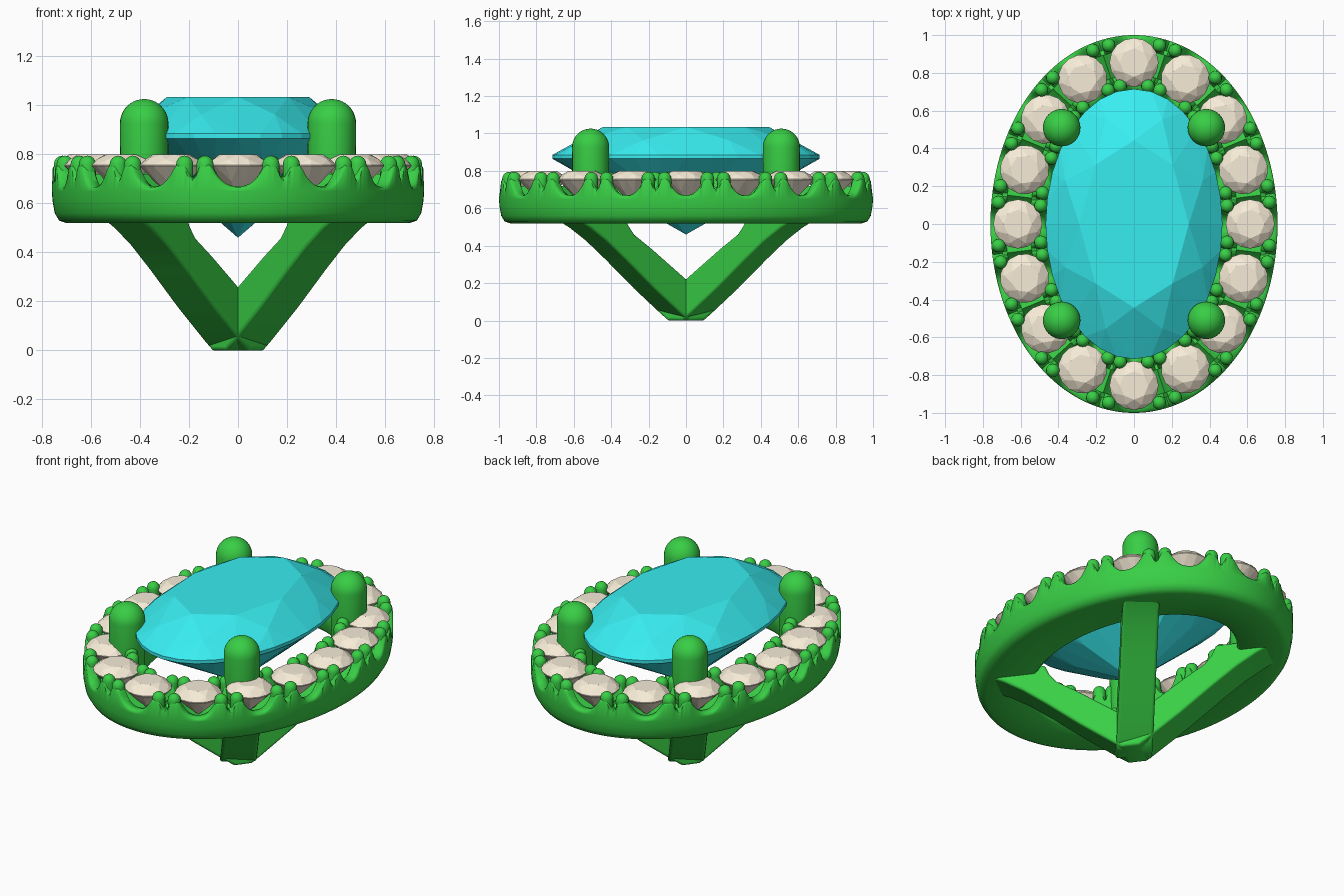
import bpy, bmesh, math
from mathutils import Vector, Matrix

if "Cube" in bpy.data.objects:
    bpy.data.objects.remove(bpy.data.objects["Cube"])

N = 16                      # accent stones around the halo
A, B = 0.615, 0.855         # halo centre-line ellipse


def material(name, rgb):
    m = bpy.data.materials.new(name)
    m.diffuse_color = (*rgb, 1)
    m.use_nodes = True
    m.node_tree.nodes["Principled BSDF"].inputs["Base Color"].default_value = m.diffuse_color
    return m


METAL = material("green_metal", (0.04, 0.62, 0.06))
CYAN = material("cyan_gem", (0.04, 0.85, 0.88))
CREAM = material("cream_gem", (0.93, 0.84, 0.68))


def finish(bm, name, mat, smooth=None):
    bmesh.ops.recalc_face_normals(bm, faces=bm.faces[:])
    me = bpy.data.meshes.new(name)
    bm.to_mesh(me)
    bm.free()
    me.materials.append(mat)
    ob = bpy.data.objects.new(name, me)
    bpy.context.collection.objects.link(ob)
    if smooth:
        bpy.ops.object.select_all(action='DESELECT')
        ob.select_set(True)
        bpy.context.view_layer.objects.active = ob
        bpy.ops.object.shade_smooth_by_angle(angle=math.radians(smooth))
    return ob


# Arc-length table so stones are evenly spaced on the ellipse
STEPS = 4000
table = [0.0]
for i in range(STEPS):
    t = (i + 0.5) / STEPS * math.tau
    table.append(table[-1] + math.hypot(A * math.sin(t), B * math.cos(t)) * math.tau / STEPS)


def halo_frames(count):
    """Evenly spaced (point, outward normal, tangent) on the centre line."""
    out, j = [], 0
    for k in range(count):
        s = table[-1] * k / count
        while table[j + 1] <= s:
            j += 1
        t = (j + (s - table[j]) / (table[j + 1] - table[j])) / STEPS * math.tau
        n = Vector((math.cos(t) / A, math.sin(t) / B, 0)).normalized()
        out.append((Vector((A * math.cos(t), B * math.sin(t), 0)), n, Vector((-n.y, n.x, 0))))
    return out


def lip_height(q):
    """Rim height: U-shaped scallop at each stone (q=0), thin notch at each gap (q=1)."""
    if q < 0.6:
        return 0.67 + 0.09 * (q / 0.6) ** 2.5
    if q < 0.84:
        return 0.76
    return 0.76 - 0.06 * math.sin((q - 0.84) / 0.16 * math.pi / 2)


# Halo band swept around the ellipse
bm = bmesh.new()
PER = 32
rings = []
for k, (p, n, _) in enumerate(halo_frames(N * PER)):
    f = (k % PER) / PER
    q = 2 * min(f, 1 - f)
    L, C = lip_height(q), 0.63 + 0.09 * q * q
    prof = [(-.145, .52), (.085, .52), (.115, .53), (.133, .56), (.142, .61), (.145, .65),
            (.145, L - .015), (.138, L - .004), (.12, L), (.09, L - .005), (.065, C),
            (-.065, C), (-.09, L - .005), (-.13, L), (-.15, L - .012), (-.158, .63), (-.16, .535)]
    rings.append([bm.verts.new(p + n * o + Vector((0, 0, z))) for o, z in prof])
for r0, r1 in zip(rings, rings[1:] + rings[:1]):
    for i in range(len(r0)):
        j = (i + 1) % len(r0)
        bm.faces.new((r0[i], r1[i], r1[j], r0[j]))
finish(bm, "halo_band", METAL, 50)


def capsule(bm, loc, r, z0, z1, seg, rows):
    """Upright peg with rounded ends from z0 to z1."""
    vs = bmesh.ops.create_uvsphere(bm, u_segments=seg, v_segments=rows, radius=r)["verts"]
    for v in vs:
        v.co.z += z1 - r if v.co.z > -1e-5 else z0 + r
        v.co.x += loc[0]
        v.co.y += loc[1]


# Bead prongs: a pair on the outer and inner rim at each gap
bm = bmesh.new()
for p, n, t in halo_frames(2 * N)[1::2]:
    for o, w in ((0.106, 0.044), (-0.118, 0.034)):
        for s in (-1, 1):
            capsule(bm, p + n * o + t * s * w, 0.036, 0.6, 0.795, 14, 8)
finish(bm, "bead_prongs", METAL, 60)


def gem(bm, mat4, sides, tab, z_tab, z_mid, z_g1, z_g0, z_pav, z_culet):
    """Brilliant cut of unit radius as the hull of its facet corners."""
    g = bmesh.new()

    def ring(n, r, z, off=0.0):
        for i in range(n):
            a = math.tau * (i + off) / n
            g.verts.new((r * math.cos(a), r * math.sin(a), z))

    ring(8, tab, z_tab)
    ring(8, 0.84, z_mid, 0.5)
    ring(sides, 1, z_g1)
    ring(sides, 1, z_g0)
    ring(8, 0.55, z_pav, 0.5)
    g.verts.new((0, 0, z_culet))
    bmesh.ops.convex_hull(g, input=g.verts[:])
    bmesh.ops.dissolve_limit(g, angle_limit=0.01, verts=g.verts[:], edges=g.edges[:])
    g.transform(mat4)
    tmp = bpy.data.meshes.new("tmp")
    g.to_mesh(tmp)
    g.free()
    bm.from_mesh(tmp)
    bpy.data.meshes.remove(tmp)


# Accent stones
bm = bmesh.new()
for p, n, t in halo_frames(N):
    m = Matrix.Translation(p) @ Matrix.Rotation(math.atan2(n.y, n.x), 4, 'Z') @ Matrix.Diagonal((.13, .13, 1, 1))
    gem(bm, m, 16, 0.58, 0.80, 0.780, 0.757, 0.752, 0.69, 0.625)
finish(bm, "accent_stones", CREAM)

# Large oval centre stone
bm = bmesh.new()
gem(bm, Matrix.Diagonal((.468, .715, 1, 1)), 32, 0.62, 1.035, 0.963, 0.885, 0.865, 0.668, 0.46)
finish(bm, "centre_stone", CYAN)

# Four claws and the four diagonal basket arms beneath them
PX, PY = 0.383, 0.51
bm = bmesh.new()
for sx in (-1, 1):
    for sy in (-1, 1):
        capsule(bm, (sx * PX, sy * PY), 0.099, 0.5, 1.026, 32, 20)
finish(bm, "claws", METAL, 60)

ARM = [(-.06, 0), (.05, 0), (.10, .035), (.28, .17), (.47, .325), (.60, .425), (.71, .495),
       (.80, .54), (.80, .57), (.48, .57), (.455, .51), (.415, .46), (.30, .385), (.13, .265), (-.06, .13)]
bm = bmesh.new()
for sx in (-1, 1):
    for sy in (-1, 1):
        d = Vector((sx * PX, sy * PY, 0)).normalized()
        side = Vector((-d.y, d.x, 0)) * 0.1
        a, b = ([bm.verts.new(d * u + Vector((0, 0, z)) + side * s) for u, z in ARM] for s in (-1, 1))
        bm.faces.new(a)
        bm.faces.new(b[::-1])
        for i in range(len(ARM)):
            j = (i + 1) % len(ARM)
            bm.faces.new((a[i], b[i], b[j], a[j]))
arms = finish(bm, "basket_arms", METAL, 45)
bev = arms.modifiers.new("round_edges", 'BEVEL')
bev.width, bev.segments = 0.03, 4
bev.limit_method, bev.angle_limit = 'ANGLE', math.radians(60)
